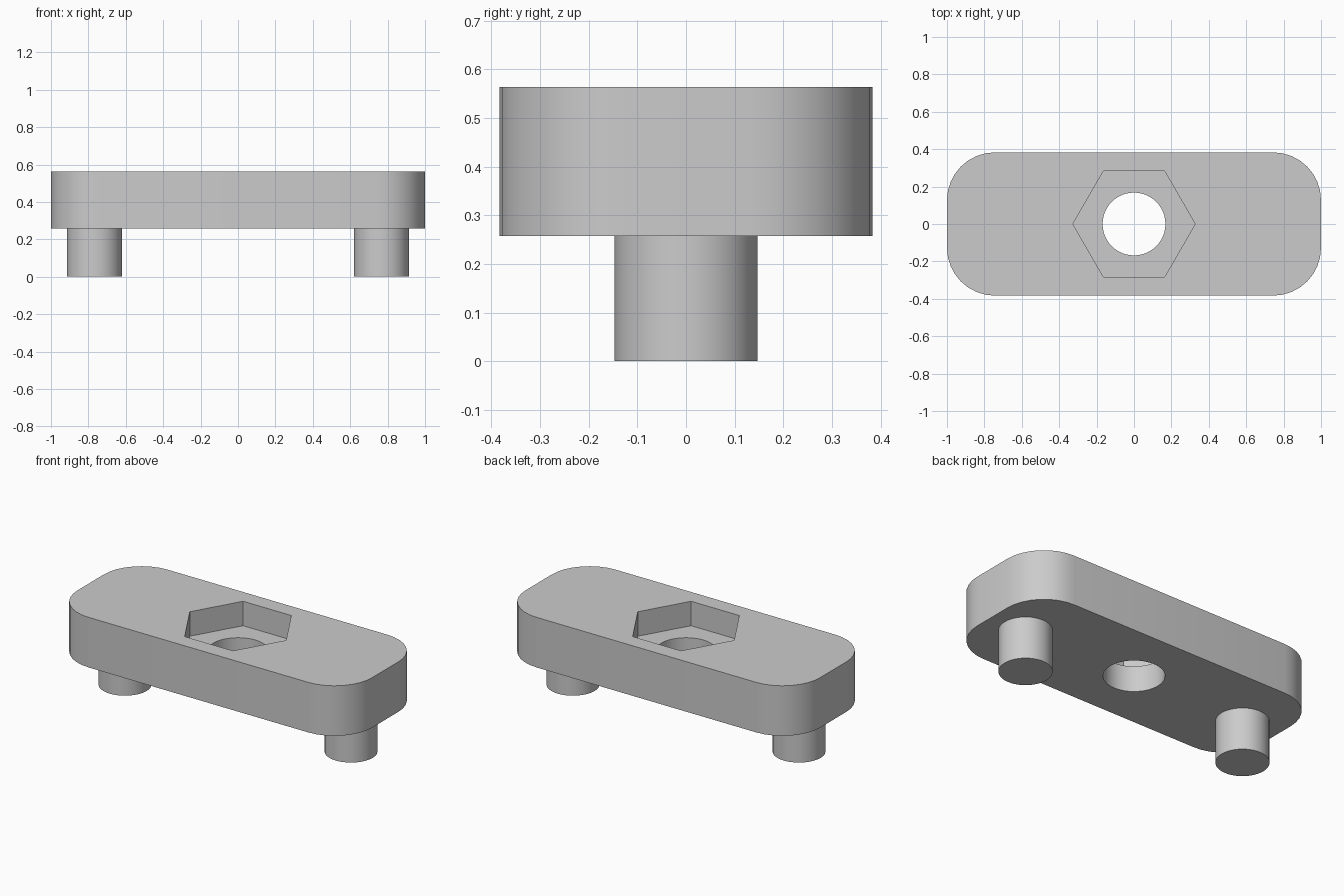
import bpy
import bmesh
from math import cos, sin, pi, radians

cube = bpy.data.objects.get("Cube")
if cube:
    bpy.data.objects.remove(cube, do_unlink=True)

# Dimensions
HALF_X, HALF_Y, CORNER = 1.0, 0.383, 0.256
BOTTOM, TOP, POCKET_FLOOR = 0.257, 0.564, 0.414
PEG_X, PEG_R = 0.767, 0.147
HOLE_R, HEX_R = 0.168, 0.327

# Single matt grey
grey = bpy.data.materials.new("light grey")
grey.use_nodes = True
colour = (0.6, 0.6, 0.6, 1.0)
grey.diffuse_color = colour
grey.node_tree.nodes["Principled BSDF"].inputs["Base Color"].default_value = colour


def circle(radius, sides, x=0.0):
    return [(x + radius * cos(2 * pi * i / sides), radius * sin(2 * pi * i / sides))
            for i in range(sides)]


def rounded_rectangle(hx, hy, r, steps):
    points = []
    for quarter, (sx, sy) in enumerate([(1, 1), (-1, 1), (-1, -1), (1, -1)]):
        for i in range(steps + 1):
            a = (quarter + i / steps) * pi / 2
            points.append((sx * (hx - r) + r * cos(a), sy * (hy - r) + r * sin(a)))
    return points


def prism(name, outline, z0, z1, top_cap=True):
    """Extrude a closed outline from z0 to z1."""
    bm = bmesh.new()
    low = [bm.verts.new((x, y, z0)) for x, y in outline]
    high = [bm.verts.new((x, y, z1)) for x, y in outline]
    n = len(outline)
    for i in range(n):
        j = (i + 1) % n
        bm.faces.new((low[i], low[j], high[j], high[i]))
    bm.faces.new(low[::-1])
    if top_cap:
        bm.faces.new(high)
    mesh = bpy.data.meshes.new(name)
    bm.to_mesh(mesh)
    bm.free()
    mesh.materials.append(grey)
    obj = bpy.data.objects.new(name, mesh)
    bpy.context.collection.objects.link(obj)
    return obj


def select_only(obj):
    bpy.ops.object.select_all(action='DESELECT')
    obj.select_set(True)
    bpy.context.view_layer.objects.active = obj


def cut(target, cutter):
    """Subtract the cutter, then discard it."""
    cutter.hide_render = True
    mod = target.modifiers.new("cut", 'BOOLEAN')
    mod.operation = 'DIFFERENCE'
    mod.solver = 'EXACT'
    mod.object = cutter
    select_only(target)
    bpy.ops.object.modifier_apply(modifier=mod.name)
    bpy.data.objects.remove(cutter, do_unlink=True)


def smooth(obj):
    select_only(obj)
    bpy.ops.object.shade_smooth_by_angle(angle=radians(30))


# Plate with a hexagonal nut pocket and a through hole
plate = prism("plate", rounded_rectangle(HALF_X, HALF_Y, CORNER, 8), BOTTOM, TOP)
cut(plate, prism("pocket_cutter", circle(HEX_R, 6), POCKET_FLOOR, TOP + 0.1))
cut(plate, prism("hole_cutter", circle(HOLE_R, 48), BOTTOM - 0.1, TOP + 0.1))
smooth(plate)

# Locating pegs, left open where they join the plate
for side, sign in (("left", 1), ("right", -1)):
    smooth(prism(side + "_peg", circle(PEG_R, 40, sign * PEG_X), 0.0, BOTTOM, top_cap=False))
